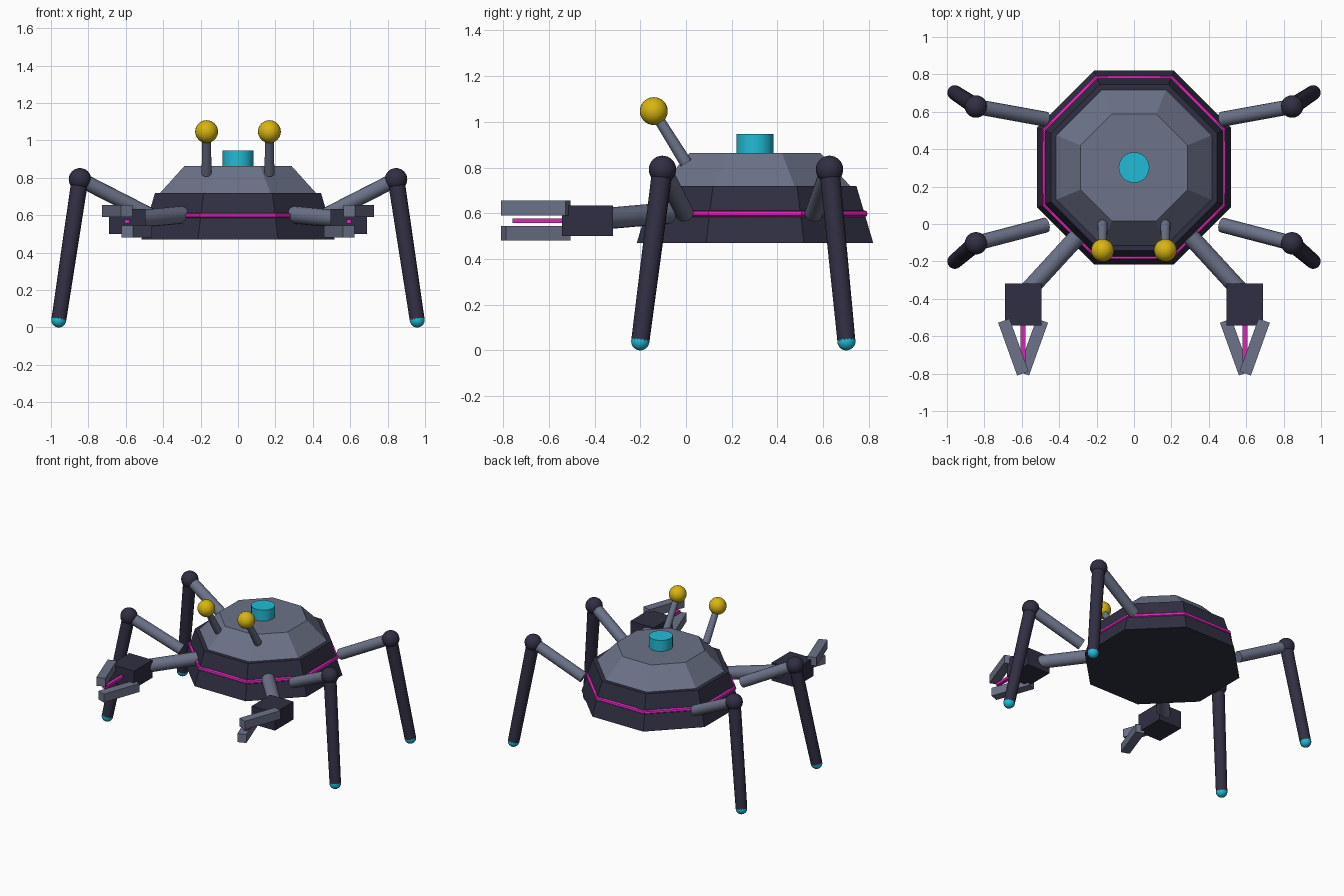
import bpy
from math import radians
from mathutils import Vector

if "Cube" in bpy.data.objects:
    bpy.data.objects.remove(bpy.data.objects["Cube"], do_unlink=True)


def material(name, rgb):
    m = bpy.data.materials.new(name)
    m.use_nodes = True
    m.diffuse_color = (*rgb, 1)
    m.node_tree.nodes["Principled BSDF"].inputs["Base Color"].default_value = (*rgb, 1)
    return m


NAVY = material("dark navy", (0.03, 0.028, 0.055))
STEEL = material("steel grey", (0.15, 0.17, 0.25))
PINK = material("magenta", (0.70, 0.02, 0.48))
CYAN = material("cyan", (0.016, 0.50, 0.67))
GOLD = material("golden yellow", (0.68, 0.46, 0.006))


def finish(name, mat, smooth=True):
    ob = bpy.context.object
    ob.name = name
    ob.data.materials.append(mat)
    if smooth:
        bpy.ops.object.shade_smooth_by_angle(angle=radians(30))
    return ob


def ball(name, centre, radius, mat):
    bpy.ops.mesh.primitive_uv_sphere_add(segments=24, ring_count=16, radius=radius, location=centre)
    return finish(name, mat)


def rod(name, start, end, r_start, r_end, mat):
    a, b = Vector(start), Vector(end)
    d = b - a
    bpy.ops.mesh.primitive_cone_add(vertices=16, radius1=r_start, radius2=r_end, depth=d.length,
                                    location=(a + b) / 2,
                                    rotation=d.to_track_quat("Z", "Y").to_euler())
    return finish(name, mat)


def box(name, centre, size, mat, turn=0):
    bpy.ops.mesh.primitive_cube_add(size=1, location=centre, rotation=(0, 0, turn))
    bpy.context.object.scale = size
    return finish(name, mat, smooth=False)


def octagon(name, r_bottom, r_top, z_bottom, z_top, mat):
    bpy.ops.mesh.primitive_cone_add(vertices=8, radius1=r_bottom, radius2=r_top,
                                    depth=z_top - z_bottom,
                                    location=(0, BODY_Y, (z_bottom + z_top) / 2),
                                    rotation=(0, 0, radians(22.5)))
    return finish(name, mat, smooth=False)


# Body: octagonal hull, upper shell, trim ring and top button
BODY_Y = 0.302
octagon("hull", 0.56, 0.48, 0.47, 0.72, NAVY)
octagon("upper_shell", 0.45, 0.31, 0.72, 0.863, STEEL)
bpy.ops.mesh.primitive_torus_add(major_segments=8, minor_segments=10, major_radius=0.518,
                                 minor_radius=0.015, location=(0, BODY_Y, 0.598),
                                 rotation=(0, 0, radians(22.5)))
finish("trim_ring", PINK)
bpy.ops.mesh.primitive_cylinder_add(vertices=32, radius=0.082, depth=0.1,
                                    location=(0, BODY_Y, 0.896))
finish("top_button", CYAN)

for side, s in (("left", 1), ("right", -1)):
    # Eye stalks
    eye = (0.168 * s, -0.141, 1.047)
    rod(f"{side}_eye_stalk", (0.168 * s, 0, 0.82), eye, 0.027, 0.022, STEEL)
    ball(f"{side}_eye", eye, 0.061, GOLD)

    # Legs: hip end y, knee y, foot y
    for end, hip_y, knee_y, foot_y in (("front", -0.005, -0.103, -0.2), ("rear", 0.56, 0.628, 0.702)):
        knee = (0.845 * s, knee_y, 0.792)
        foot = (0.958 * s, foot_y, 0.04)
        rod(f"{side}_{end}_upper_leg", (0.47 * s, hip_y, 0.6), knee, 0.04, 0.04, STEEL)
        ball(f"{side}_{end}_knee", knee, 0.06, NAVY)
        rod(f"{side}_{end}_lower_leg", knee, foot, 0.045, 0.04, NAVY)
        ball(f"{side}_{end}_foot", foot, 0.04, CYAN)

    # Claw arm: offset fingers around a thin glowing bar
    x = 0.593 * s
    rod(f"{side}_arm", (0.3 * s, -0.065, 0.602), (0.58 * s, -0.37, 0.575), 0.047, 0.047, STEEL)
    box(f"{side}_claw_block", (x, -0.431, 0.567), (0.195, 0.224, 0.135), NAVY)
    box(f"{side}_claw_bar", (x, -0.645, 0.567), (0.025, 0.23, 0.02), PINK)
    for part, t, z in (("outer", 1, 0.623), ("inner", -1, 0.512)):
        box(f"{side}_{part}_finger", (x + 0.052 * s * t, -0.658, z), (0.065, 0.3, 0.064),
            STEEL, turn=-0.345 * s * t)
